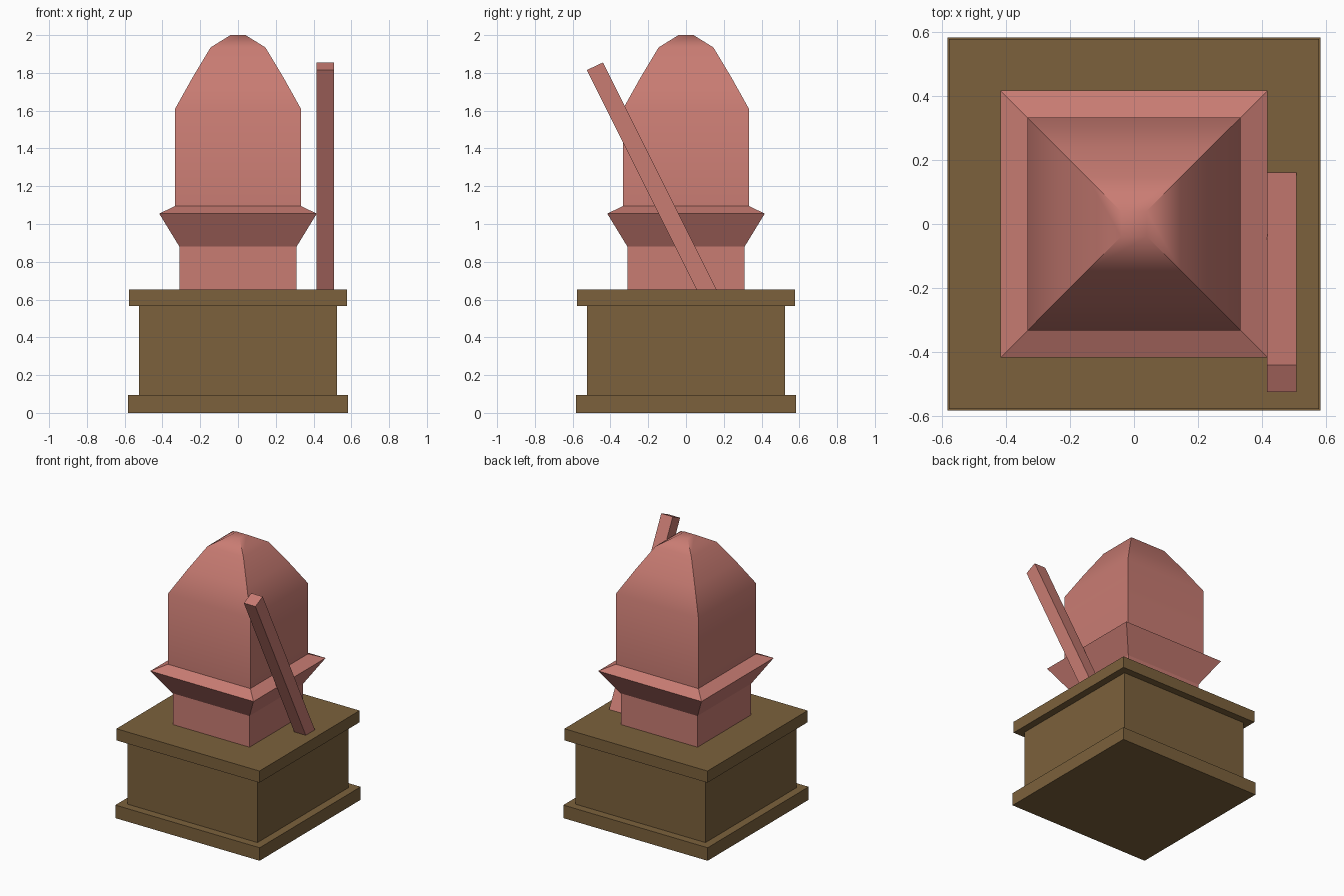
import bpy
import bmesh
from mathutils import Vector

if "Cube" in bpy.data.objects:
    bpy.data.objects.remove(bpy.data.objects["Cube"])


def material(name, rgb):
    mat = bpy.data.materials.new(name)
    mat.diffuse_color = (*rgb, 1)
    mat.use_nodes = True
    mat.node_tree.nodes["Principled BSDF"].inputs["Base Color"].default_value = mat.diffuse_color
    return mat


brown = material("brown_stone", (0.20, 0.12, 0.045))
pink = material("red_casing", (0.58, 0.20, 0.17))


def finish(name, bm, mat):
    bmesh.ops.recalc_face_normals(bm, faces=bm.faces)
    mesh = bpy.data.meshes.new(name)
    bm.to_mesh(mesh)
    bm.free()
    mesh.materials.append(mat)
    obj = bpy.data.objects.new(name, mesh)
    bpy.context.collection.objects.link(obj)
    return obj


def square_loft(name, profile, mat, smooth_from=None):
    """Stack square rings given as (half width, z) and cap both ends."""
    bm = bmesh.new()
    corners = ((-1, -1), (1, -1), (1, 1), (-1, 1))
    rings = [[bm.verts.new((r * x, r * y, z)) for x, y in corners] for r, z in profile]
    bm.faces.new(rings[0][::-1])
    bm.faces.new(rings[-1])
    for k, (low, high) in enumerate(zip(rings, rings[1:])):
        for i in range(4):
            j = (i + 1) % 4
            face = bm.faces.new((low[i], low[j], high[j], high[i]))
            face.smooth = smooth_from is not None and k >= smooth_from
        # corner edges stay crisp
        for a, b in zip(low, high):
            bm.edges.get((a, b)).smooth = False
    if smooth_from is not None:
        bm.faces.ensure_lookup_table()
        bm.faces[1].smooth = True
    return finish(name, bm, mat)


# Pedestal: foot slab, body and top slab
square_loft("pedestal_foot", [(0.583, 0), (0.583, 0.095)], brown)
square_loft("pedestal_body", [(0.525, 0.095), (0.525, 0.567)], brown)
square_loft("pedestal_top", [(0.578, 0.567), (0.578, 0.652)], brown)

# Square casing with flared collar and rounded dome
square_loft("domed_casing", [
    (0.31, 0.65), (0.31, 0.88), (0.417, 1.055), (0.333, 1.095),
    (0.333, 1.61), (0.24, 1.777), (0.145, 1.935), (0.04, 2.0)],
    pink, smooth_from=3)

# Leaning bar at the right side, its foot sunk into the top slab
top_front = Vector((0, -0.525, 1.815))
top_back = Vector((0, -0.44, 1.855))
along = Vector((0, 0.447, -0.894)) * 1.355
bm = bmesh.new()
outline = (top_front, top_front + along, top_back + along, top_back)
face = bm.faces.new([bm.verts.new(p + Vector((0.415, 0, 0))) for p in outline])
side = bmesh.ops.extrude_face_region(bm, geom=[face], use_keep_orig=True)
bmesh.ops.translate(bm, vec=(0.093, 0, 0),
                    verts=[v for v in side["geom"] if isinstance(v, bmesh.types.BMVert)])
finish("leaning_bar", bm, pink)
